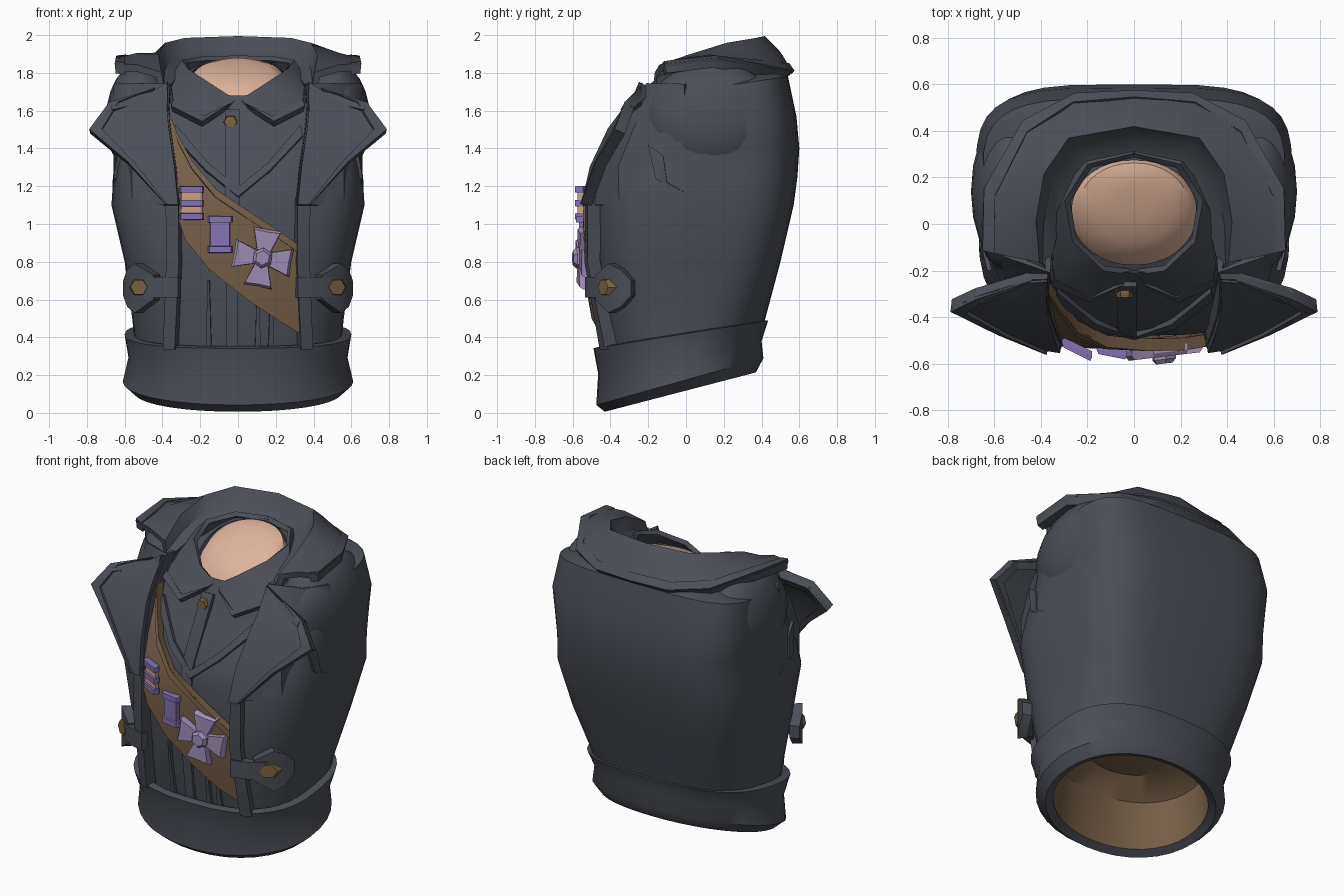
import bpy, bmesh, math
from mathutils import Vector

if "Cube" in bpy.data.objects:
    bpy.data.objects.remove(bpy.data.objects["Cube"])


def material(name, rgb):
    m = bpy.data.materials.new(name)
    m.diffuse_color = (*rgb, 1)
    m.use_nodes = True
    m.node_tree.nodes["Principled BSDF"].inputs["Base Color"].default_value = m.diffuse_color
    return m


SLATE = material("slate cloth", (.07, .077, .096))
BROWN = material("brown leather", (.18, .112, .065))
SKIN = material("skin", (.74, .46, .33))
PURPLE = material("purple ribbon", (.23, .17, .45))
LILAC = material("lilac metal", (.35, .27, .48))
BRONZE = material("bronze", (.205, .122, .055))
TAN = material("tan ribbon", (.6, .36, .24))

# Torso sections: height, tilt, half width, front y, back y, squareness
BODY = [(.30, 0, .54, -.42, .37, 2.6), (.5, 0, .56, -.45, .42, 2.9),
        (.8, 0, .60, -.48, .50, 3.3), (1.1, 0, .67, -.48, .57, 3.3),
        (1.25, 0, .66, -.45, .59, 3.2), (1.4, 0, .66, -.36, .60, 3.2),
        (1.55, .03, .68, -.27, .585, 3.2), (1.7, .15, .65, -.22, .54, 3.1),
        (1.74, .28, .46, -.21, .38, 2.4), (1.73, .47, .30, -.20, .29, 2.1),
        (1.735, .49, .268, -.175, .275, 2.1)]


def surf(x, z):
    """Front y of the torso at x, z."""
    rows = [(r[0] + r[1] * r[3],) + r[2:] for r in BODY[:8]]
    z = min(max(z, rows[0][0]), rows[-1][0])
    for a, b in zip(rows, rows[1:]):
        if z <= b[0]:
            break
    t = (z - a[0]) / (b[0] - a[0])
    w, yf, yb, n = [p + (q - p) * t for p, q in zip(a[1:], b[1:])]
    c = (yf + yb) / 2
    return c - (c - yf) * max(0, 1 - min(1, abs(x) / w) ** n) ** (1 / n)


def finish(name, bm, mat, thick=0, angle=40):
    me = bpy.data.meshes.new(name)
    bm.to_mesh(me)
    bm.free()
    me.materials.append(mat)
    ob = bpy.data.objects.new(name, me)
    bpy.context.collection.objects.link(ob)
    bpy.ops.object.select_all(action='DESELECT')
    ob.select_set(True)
    bpy.context.view_layer.objects.active = ob
    if thick:
        mod = ob.modifiers.new("thickness", 'SOLIDIFY')
        mod.thickness, mod.offset = thick, 0
        bpy.ops.object.modifier_apply(modifier=mod.name)
    bpy.ops.object.shade_smooth_by_angle(angle=math.radians(angle))
    return ob


def loft(name, rows, mat, cap=None, seg=36):
    bm = bmesh.new()
    rings = []
    for z0, s, w, yf, yb, n in rows:
        ring = []
        for i in range(seg):
            a = 2 * math.pi * i / seg
            c, d = math.cos(a), math.sin(a)
            k = n + .8 if n > 3 and d > 0 else n  # the upper back is squarer
            x = w * math.copysign(abs(c) ** (2 / k), c)
            y = (yf + yb) / 2 + (yb - yf) / 2 * math.copysign(abs(d) ** (2 / k), d)
            ring.append(bm.verts.new((x, y, z0 + s * y)))
        rings.append(ring)
    for a, b in zip(rings, rings[1:]):
        for i in range(seg):
            j = (i + 1) % seg
            bm.faces.new((a[i], a[j], b[j], b[i]))
    if cap == "first":
        bm.faces.new(rings[0][::-1])
    if cap == "last":
        bm.faces.new(rings[-1])
    return finish(name, bm, mat)


def grid(name, rows, mat, thick):
    bm = bmesh.new()
    vs = [[bm.verts.new(p) for p in r] for r in rows]
    for a, b in zip(vs, vs[1:]):
        for i in range(len(a) - 1):
            bm.faces.new((a[i], a[i + 1], b[i + 1], b[i]))
    return finish(name, bm, mat, thick)


def lerp(A, B, t):
    return [tuple(Vector(a).lerp(Vector(b), t)) for a, b in zip(A, B)]


def panel(name, A, B, mat, off=.03, thick=.04, cols=4):
    """Plate between two (x, z) edges, laid on the torso front."""
    rows = []
    for i in range(cols + 1):
        pts = [Vector(a).lerp(Vector(b), i / cols) for a, b in zip(A, B)]
        rows.append([(p[0], surf(p[0], p[1]) - off, p[1]) for p in pts])
    return grid(name, rows, mat, thick)


def prism(name, outline, cx, cz, y, depth, mat, rot=0, taper=.88, yaw=0):
    """Flat shape in x, z with a bevelled front, standing at y, skewed by yaw."""
    bm = bmesh.new()
    c, s = math.cos(rot), math.sin(rot)

    def ring(k, yy):
        return [bm.verts.new((cx + k * (u * c - v * s), yy + yaw * k * (u * c - v * s),
                              cz + k * (u * s + v * c))) for u, v in outline]
    a, m, b = ring(1, y), ring(1, y - depth * .6), ring(taper, y - depth)
    n = len(outline)
    for p, q in ((a, m), (m, b)):
        for i in range(n):
            bm.faces.new((p[i], p[(i + 1) % n], q[(i + 1) % n], q[i]))
    bm.faces.new(a)
    bm.faces.new(b)
    bmesh.ops.recalc_face_normals(bm, faces=bm.faces)
    return finish(name, bm, mat, 0, 10)


def box(w, h):
    return [(-w, -h), (w, -h), (w, h), (-w, h)]


def ngon(r, n=6):
    return [(r * math.cos(2 * math.pi * i / n), r * math.sin(2 * math.pi * i / n)) for i in range(n)]


def flip(pts, s):
    return [(p[0] * s,) + tuple(p[1:]) for p in pts]


# Torso, domed neck, waistband and inner lining
loft("torso", BODY, SLATE)
loft("neck_skin", [(1.70, .5, .268, -.175, .278, 2.1), (1.745, .5, .24, -.145, .262, 2.1),
                   (1.78, .45, .17, -.08, .22, 2), (1.795, .4, .08, .02, .16, 2)], SKIN, "last")
loft("waistband", [(.14, .26, .50, -.39, .33, 2.1), (.118, .26, .55, -.43, .37, 2.1),
                   (.175, .28, .61, -.475, .41, 2.1), (.30, .2, .58, -.465, .40, 2.3),
                   (.42, .16, .60, -.49, .435, 2.6), (.425, .16, .55, -.45, .40, 2.7)], SLATE)
loft("inner_lining", [(.46, .15, .12, -.1, .1, 2), (.49, .15, .32, -.25, .25, 2),
                      (.4, .15, .47, -.36, .33, 2.2), (.14, .26, .505, -.395, .335, 2.1)], BROWN, "first")

# Folds and bands of the shirt front
panel("shirt_placket", [(-.06, .34), (-.06, .8), (-.07, 1.2), (-.07, 1.6)],
      [(.0, .34), (.0, .8), (.01, 1.2), (.01, 1.6)], SLATE, .008, .03, 1)
for x in (-.17, .09, .16):
    panel("shirt_fold", [(x, .34), (x + .01, .7)], [(x + .03, .34), (x + .02, .7)], SLATE, .008, .03, 1)
for s in (-1, 1):
    panel("neckline_band", flip([(0, 1.14), (.17, 1.28), (.34, 1.46)], s),
          flip([(0, 1.19), (.16, 1.32), (.33, 1.52)], s), SLATE, .012, .03, 2)
prism("shirt_button", ngon(.038), -.04, 1.54, surf(0, 1.54), .045, BRONZE)

# Sash
UP = [(-.37, 1.6), (-.315, 1.46), (-.24, 1.32), (-.115, 1.175), (.065, 1.06), (.22, .96), (.36, .86)]
LOW = [(-.38, 1.36), (-.34, 1.1), (-.28, .92), (-.15, .76), (.05, .6), (.2, .5), (.36, .4)]
panel("sash", UP, LOW, BROWN, .035, .045, 5)
panel("sash_hem", UP, lerp(UP, LOW, .09), BROWN, .041, .05, 1)

# Draped outer collar: rim, ridge and hanging edge from back to front
RIM = [(0, .30, 1.86), (.2, .26, 1.85), (.30, .1, 1.81), (.34, -.05, 1.75), (.37, -.18, 1.70)]
RIDGE = [(0, .42, 1.975), (.28, .37, 1.965), (.39, .22, 1.94), (.43, .02, 1.88), (.42, -.16, 1.79)]
HANG = [(0, .55, 1.79), (.25, .54, 1.79), (.47, .43, 1.81), (.64, .15, 1.86), (.65, -.11, 1.83)]


def both(h):
    return flip(h[:0:-1], -1) + h


inside = [(x, y, z - .04) for x, y, z in lerp(RIM, RIDGE, .7)]
drape = [(x, y, z + .015) for x, y, z in lerp(RIDGE, HANG, .5)]
grid("outer_collar", [both(RIM), both(inside), both(RIDGE), both(drape), both(HANG)], SLATE, .04)
grid("outer_collar_trim", [both(lerp(HANG, RIDGE, .22)), both(HANG)], SLATE, .065)

for s in (-1, 1):
    # Shirt collar wings
    top = [(.015, -.205, 1.65), (.13, -.19, 1.725), (.255, -.07, 1.81), (.285, .1, 1.86),
           (.19, .25, 1.875), (0, .295, 1.88)]
    low = [(.05, -.25, 1.62), (.19, -.32, 1.53), (.35, -.25, 1.61), (.36, 0, 1.75),
           (.22, .28, 1.85), (0, .34, 1.85)]
    grid("shirt_collar", [flip(top, s), flip(low, s)], SLATE, .03)
    grid("shirt_collar_hem", [flip(lerp(low, top, .15), s)[:4], flip(low, s)[:4]], SLATE, .045)

    # Shoulder caps
    bm = bmesh.new()
    bmesh.ops.create_uvsphere(bm, u_segments=20, v_segments=12, radius=1)
    for v in bm.verts:
        v.co = (s * (.51 + v.co.x * .19), .14 + v.co.y * .36, 1.55 + v.co.z * .31)
    bmesh.ops.recalc_face_normals(bm, faces=bm.faces)
    finish("shoulder_cap", bm, SLATE)

    # Vest front: return, edge, middle and side, sinking into the torso below
    zs = (1.74, 1.6, 1.5, 1.3, 1.1)
    xs = (.37, .375, .365, .335, .315)
    ys = (-.2, -.3, -.375, -.47, -.515)
    ym = (-.13, -.2, -.27, -.35, surf(.55, 1.1) + .03)
    edge = list(zip(xs, ys, zs))
    grid("vest_front", [flip([(x, surf(x, z) + .06, z) for x, y, z in edge], s), flip(edge, s),
                        flip([(.55, y, z) for y, z in zip(ym, zs)], s),
                        flip([(x, .0, z) for x, z in zip((.645, .65, .645, .63, .62), zs)], s)], SLATE, .03)
    # Pointed lapel with raised trim
    tip = [(.45, -.23, 1.69), (.68, -.3, 1.63), (.785, -.35, 1.49), (.58, -.45, 1.32), (.38, -.53, 1.1)]
    inner = [(x, y - .025, z) for x, y, z in edge]
    grid("lapel", [flip(inner, s), flip(lerp(inner, tip, .5), s), flip(tip, s)], SLATE, .03)
    grid("lapel_trim", [flip(lerp(tip, inner, .16), s), flip(tip, s)], SLATE, .06)
    grid("lapel_top_trim", [flip([inner[0], tip[0], tip[1]], s),
                            flip([(.375, -.25, 1.68), (.46, -.26, 1.64), (.67, -.325, 1.59)], s)], SLATE, .055)
    # Vest edge band down to the waist
    panel("vest_edge", flip([(.31, 1.14), (.305, .8), (.325, .34)], s),
          flip([(.375, 1.14), (.37, .8), (.385, .34)], s), SLATE, .04, .07, 2)
    # Side strap, its pointed plate and button
    grid("side_strap", [flip([(.31, -.51, z), (.42, -.475, z), (.53, -.39, z)], s) for z in (.72, .61)], SLATE, .05)
    plate = [(.43, -.455, .73, .60), (.525, -.39, .79, .53), (.56, -.335, .76, .56), (.58, -.28, .70, .62)]
    grid("strap_plate", [flip([(x, y, t) for x, y, t, b in plate], s),
                         flip([(x, y, b) for x, y, t, b in plate], s)], SLATE, .06)
    prism("strap_button", ngon(.05), s * .525, .665, -.365, .075, BRONZE, yaw=s * .6)
    # Cloth crease under the arm
    grid("side_crease", [flip([(.62, -.2, 1.42), (.65, -.16, 1.24), (.65, .06, 1.1)], s),
                         flip([(.64, -.12, 1.36), (.655, -.1, 1.22), (.655, .08, 1.12)], s)], SLATE, .02)

# Bar medal
y = surf(-.25, 1.1) - .04
prism("bar_medal_ribbon", box(.058, .08), -.245, 1.11, y, .032, TAN, yaw=-.5, taper=.95)
for z in (1.183, 1.11, 1.04):
    prism("bar_medal_bar", box(.065, .018), -.245, z, y, .045, PURPLE, yaw=-.5)

# Ribbon medal
y = surf(-.1, .95) - .045
prism("ribbon_medal_cloth", box(.053, .085), -.095, .945, y, .032, PURPLE, yaw=-.2, taper=.95)
for z in (1.025, .865):
    prism("ribbon_medal_bar", box(.065, .018), -.095, z, y, .045, PURPLE, yaw=-.2)

# Cross medal
arm = [(-.036, .036), (-.075, .155), (0, .152), (.075, .155)]
cross = []
for k in range(4):
    c, d = math.cos(-k * math.pi / 2), math.sin(-k * math.pi / 2)
    cross += [(u * c - v * d, u * d + v * c) for u, v in arm]
y = surf(.13, .82) - .045
prism("cross_medal", cross, .13, .82, y, .045, LILAC, math.radians(-10), .92, .12)
prism("cross_boss", ngon(.055), .13, .82, y - .03, .045, LILAC, .4, .7, .12)
